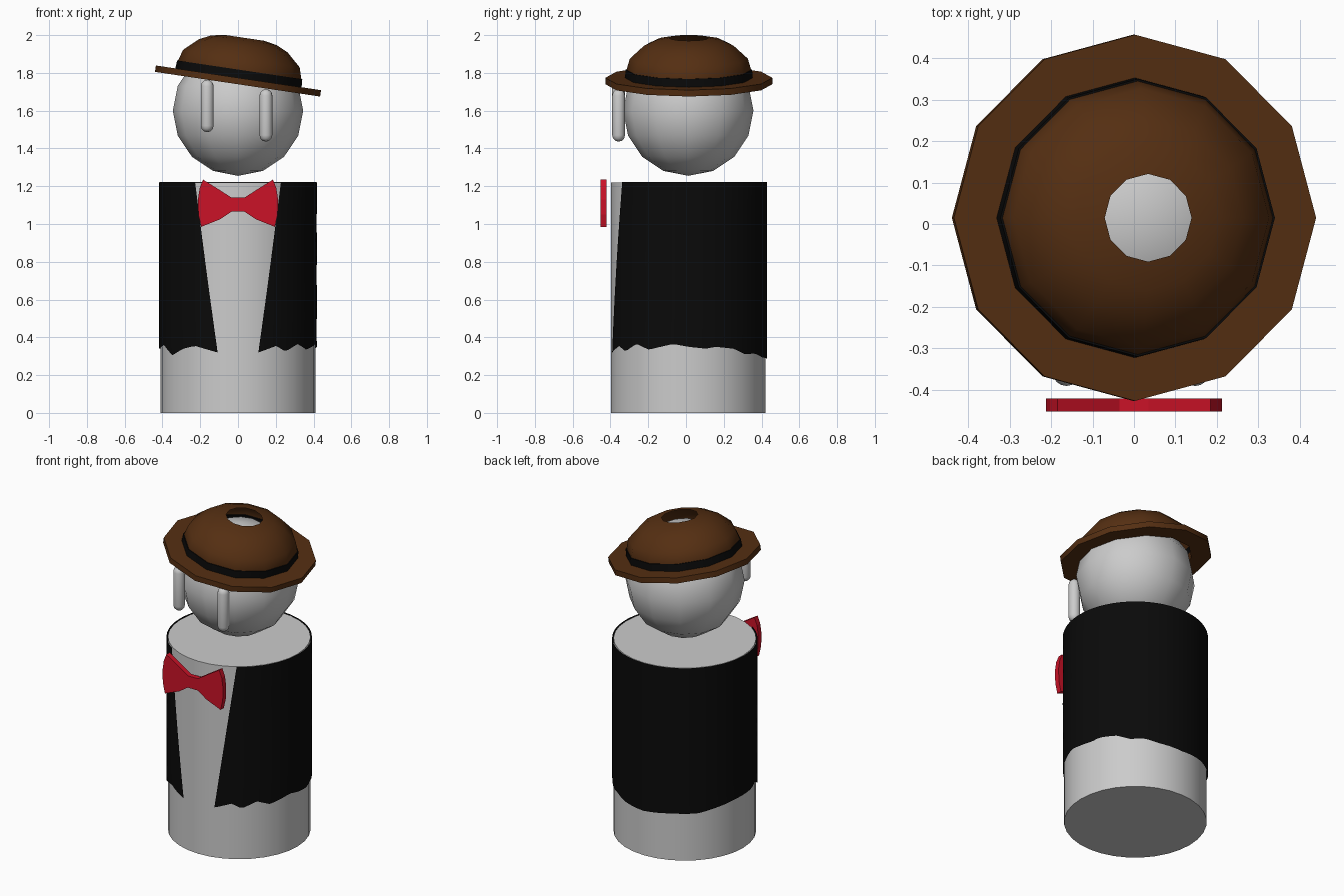
import bpy, bmesh, math
from mathutils import Matrix

if "Cube" in bpy.data.objects:
    bpy.data.objects.remove(bpy.data.objects["Cube"])

CY = 0.012                       # shared centre line of body, head and hat
TILT = math.radians(8.5)         # sideways lean of the hat


def material(name, rgb):
    m = bpy.data.materials.new(name)
    m.diffuse_color = (*rgb, 1)
    m.use_nodes = True
    m.node_tree.nodes["Principled BSDF"].inputs["Base Color"].default_value = m.diffuse_color
    return m


BROWN = material("brown", (0.09, 0.028, 0.006))
BLACK = material("black", (0.003, 0.003, 0.003))
RED = material("red", (0.6, 0.006, 0.02))
WHITE = material("white", (0.8, 0.8, 0.8))


def make(name, verts, faces, mat=None, smooth=None, matrix=None):
    me = bpy.data.meshes.new(name)
    me.from_pydata(verts, [], faces)
    bm = bmesh.new()
    bm.from_mesh(me)
    bmesh.ops.recalc_face_normals(bm, faces=bm.faces)
    bm.to_mesh(me)
    bm.free()
    ob = bpy.data.objects.new(name, me)
    bpy.context.collection.objects.link(ob)
    if matrix:
        ob.matrix_world = matrix
    finish(ob, mat, smooth)
    return ob


def finish(ob, mat, smooth):
    if mat:
        ob.data.materials.append(mat)
    if smooth:
        bpy.ops.object.select_all(action='DESELECT')
        ob.select_set(True)
        bpy.context.view_layer.objects.active = ob
        bpy.ops.object.shade_smooth_by_angle(angle=math.radians(smooth))


def revolve(name, profile, n, mat, smooth, matrix, closed=False):
    """Spin an (r, z) profile around z."""
    k = len(profile)
    verts = [(r * math.cos(math.tau * i / n), r * math.sin(math.tau * i / n), z)
             for i in range(n) for r, z in profile]
    faces = []
    for i in range(n):
        a, b = i * k, (i + 1) % n * k
        for j in range(k if closed else k - 1):
            j2 = (j + 1) % k
            faces.append((a + j, b + j, b + j2, a + j2))
    return make(name, verts, faces, mat, smooth, matrix)


# Body
bpy.ops.mesh.primitive_cylinder_add(vertices=32, radius=0.41, depth=1.22, location=(0, CY, 0.61))
bpy.context.object.name = "body"
finish(bpy.context.object, None, 40)

# Head
bpy.ops.mesh.primitive_uv_sphere_add(segments=12, ring_count=8, radius=0.345, location=(0, CY, 1.6))
bpy.context.object.name = "head"
finish(bpy.context.object, None, 60)

# Eyes: tall capsules
cap = [math.radians(a) for a in (0, 30, 60, 89)]
R, L = 0.034, 0.105
eye = [(R * math.cos(a), L + R * math.sin(a)) for a in cap]
eye = [(r, -z) for r, z in reversed(eye)] + eye
for side, x, z in (("left", -0.163, 1.625), ("right", 0.148, 1.575)):
    revolve("eye_" + side, eye, 16, WHITE, 60, Matrix.Translation((x, -0.357, z)))

# Hat: brim, band and open-topped crown, tilted together
hat = Matrix.Translation((0, CY + 0.003, 1.757)) @ Matrix.Rotation(TILT, 4, 'Y')
revolve("hat_brim", [(0.325, -0.017), (0.442, -0.017), (0.442, 0.017), (0.325, 0.017)],
        12, BROWN, 40, hat, closed=True)
revolve("hat_band", [(0.328, 0.015), (0.338, 0.015), (0.335, 0.06), (0.322, 0.06)],
        12, BLACK, 40, hat, closed=True)
revolve("hat_crown", [(0.326, 0.015), (0.33, 0.06), (0.312, 0.12), (0.238, 0.188), (0.175, 0.218), (0.106, 0.231)],
        12, BROWN, 50, hat)

# Jacket: open wrap with slanted lapels and a ragged hem (angle from front, height)
hem = [(15, .32), (29, .355), (37, .325), (49, .365), (60, .335), (79, .365), (90, .35), (103, .34),
       (110, .35), (125, .34), (136, .31), (147, .315), (159, .295), (180, .285), (205, .3),
       (225, .3), (240, .32), (260, .34), (281, .345), (290, .36), (304, .305), (316, .34),
       (327, .355), (345, .32)]


def hem_z(a):
    for (a0, z0), (a1, z1) in zip(hem, hem[1:]):
        if a <= a1:
            return z0 + (z1 - z0) * (a - a0) / (a1 - a0)
    return hem[-1][1]


cols, rows, RJ = 96, 6, 0.417
verts, faces = [], []
for i in range(cols + 1):
    u = i / cols
    low, high = 15 + 330 * u, 33 + 294 * u
    z0 = hem_z(low)
    for j in range(rows + 1):
        t = j / rows
        a = math.radians(low + (high - low) * t)
        verts.append((RJ * math.sin(a), CY - RJ * math.cos(a), z0 + (1.222 - z0) * t))
for i in range(cols):
    for j in range(rows):
        a = i * (rows + 1) + j
        faces.append((a, a + rows + 1, a + rows + 2, a + 1))
make("jacket", verts, faces, BLACK, 40)

# Bow tie: mirrored outline, extruded in depth
half = [(0.035, 1.14), (0.1, 1.182), (0.185, 1.235), (0.203, 1.19), (0.212, 1.13),
        (0.21, 1.05), (0.195, 0.985), (0.095, 1.025), (0.035, 1.065)]
y0, y1, n = -0.453, -0.421, len(half)
for s, side in ((1, "right"), (-1, "left")):
    outline = [(s * x, z) for x, z in half]
    v = [(x, y0, z) for x, z in outline] + [(x, y1, z) for x, z in outline]
    f = [tuple(range(n)), tuple(range(n, 2 * n))]
    f += [(i, (i + 1) % n, (i + 1) % n + n, i + n) for i in range(n)]
    make("bow_" + side, v, f, RED)
knot = [(x, y, z) for y in (y0, y1) for x, z in ((-.036, 1.065), (.036, 1.065), (.036, 1.14), (-.036, 1.14))]
make("bow_knot", knot, [(0, 1, 2, 3), (4, 5, 6, 7), (0, 1, 5, 4), (1, 2, 6, 5), (2, 3, 7, 6), (3, 0, 4, 7)], RED)
